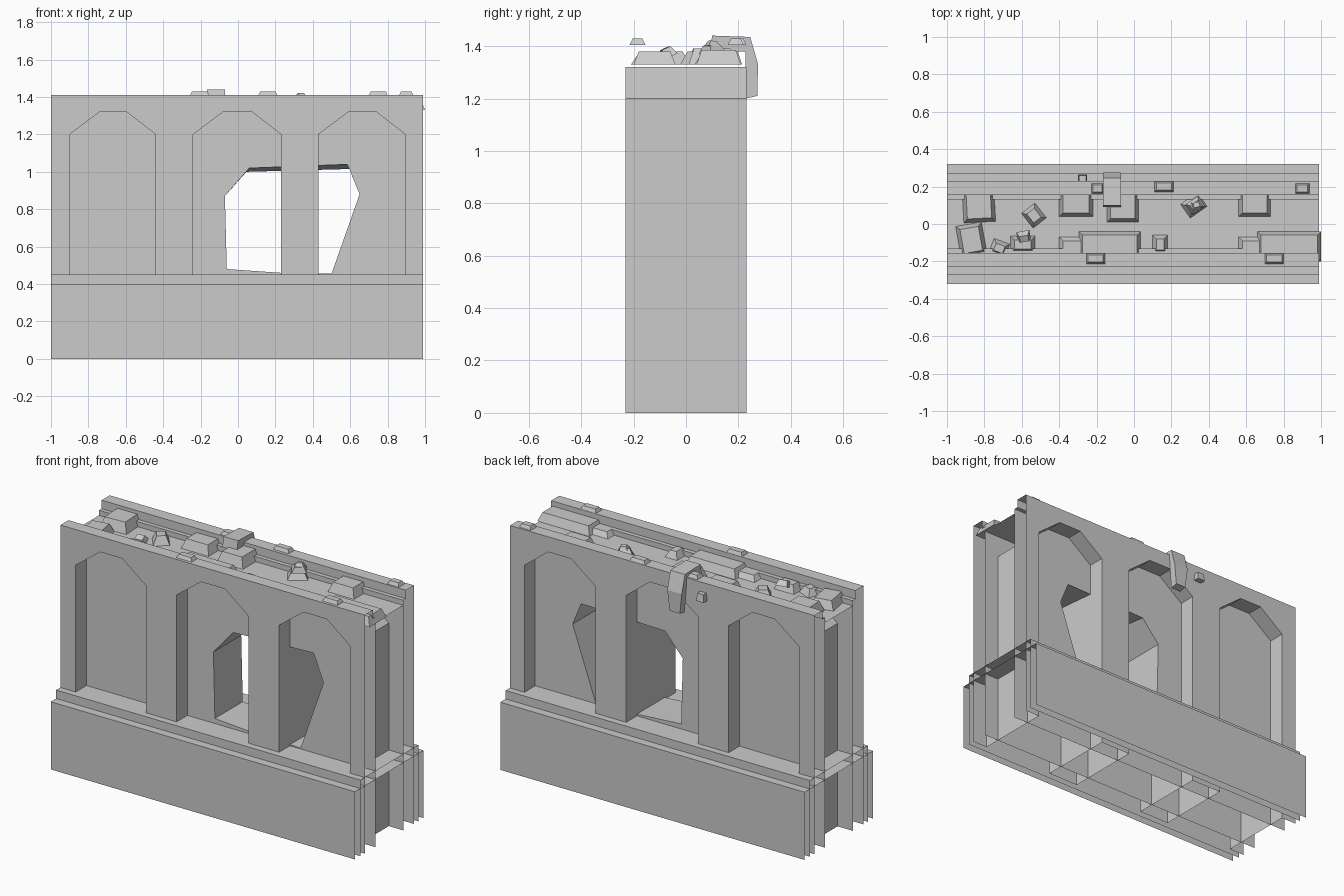
import bpy, bmesh
from math import radians
from mathutils import Vector, Matrix

if "Cube" in bpy.data.objects:
    bpy.data.objects.remove(bpy.data.objects["Cube"])

X0, X1 = -1.0, 0.99


def finish(name, bm):
    bmesh.ops.remove_doubles(bm, verts=bm.verts, dist=1e-5)
    me = bpy.data.meshes.new(name)
    bm.to_mesh(me)
    bm.free()
    ob = bpy.data.objects.new(name, me)
    bpy.context.collection.objects.link(ob)
    return ob


def face(bm, pts, out):
    """Add a face whose normal points along out."""
    f = bm.faces.new([bm.verts.new(p) for p in pts])
    f.normal_update()
    if f.normal.dot(Vector(out)) < 0:
        f.normal_flip()


def course(name, profile, out_from):
    """Open-ended strip: a (y, z) profile swept along the wall."""
    bm = bmesh.new()
    for (ya, za), (yb, zb) in zip(profile, profile[1:]):
        mid = Vector((0, (ya + yb) / 2 - out_from[0], (za + zb) / 2 - out_from[1]))
        face(bm, [(X0, ya, za), (X1, ya, za), (X1, yb, zb), (X0, yb, zb)], mid)
    return finish(name, bm)


# Stepped base courses, open below and at the ends
course("base_course", [(-.32, 0), (-.32, .4), (.32, .4), (.32, 0)], (0, .1))
course("plinth_course", [(-.27, 0), (-.27, .45), (.27, .45), (.27, 0)], (0, .1))

# Wall faces with three arches, and the arch linings through the wall
arches = [[(a, 0), (a, 1.2), (a + .16, 1.32), (b - .155, 1.32), (b, 1.2), (b, 0)]
          for a, b in ((-.9, -.44), (-.24, .23), (.43, .895))]
outline = [(X0, 0)] + [p for arch in arches for p in arch] + [(X1, 0), (X1, 1.41), (X0, 1.41)]
bm = bmesh.new()
for s in (-1, 1):
    face(bm, [(x, s * .23, z) for x, z in outline], (0, s, 0))
for arch in arches:
    cx = (arch[0][0] + arch[-1][0]) / 2
    for (xa, za), (xb, zb) in zip(arch, arch[1:]):
        to_middle = (cx - (xa + xb) / 2, 0, .6 - (za + zb) / 2)
        face(bm, [(xa, -.23, za), (xb, -.23, zb), (xb, .23, zb), (xa, .23, za)], to_middle)
finish("arched_wall", bm)

# Recessed panels with the broken hole, split at the hole's side corners
low = [(-.07, .87), (-.06, .48), (.23, .46), (.50, .455), (.65, .88)]
high = {-1: [(.585, 1.04), (.06, 1.02)], 1: [(.595, 1.015), (.045, 1.0)]}
bm = bmesh.new()
for s in (-1, 1):
    y = s * .13
    face(bm, [(x, y, z) for x, z in [(X0, .87)] + low + [(X1, .88), (X1, 0), (X0, 0)]], (0, s, 0))
    face(bm, [(x, y, z) for x, z in [(X0, .87), low[0]] + high[s][::-1] +
              [low[-1], (X1, .88), (X1, 1.36), (X0, 1.36)]], (0, s, 0))
bmesh.ops.dissolve_limit(bm, angle_limit=.01, verts=bm.verts, edges=bm.edges)
finish("recessed_panels", bm)

# Lining of the hole
bm = bmesh.new()
rings = [low + high[s] for s in (-1, 1)]
for i in range(7):
    j = (i + 1) % 7
    a, b, c, d = rings[0][i], rings[0][j], rings[1][j], rings[1][i]
    face(bm, [(a[0], -.13, a[1]), (b[0], -.13, b[1]), (c[0], .13, c[1]), (d[0], .13, d[1])],
         (.3 - (a[0] + b[0]) / 2, 0, .74 - (a[1] + b[1]) / 2))
finish("hole_lining", bm)

# Wall top: rim, inner ledge and sunken walkway
bm = bmesh.new()
half = [(.23, 1.41), (.155, 1.41), (.155, 1.36), (.13, 1.36), (.13, 1.33)]
for s in (-1, 1):
    for (ya, za), (yb, zb) in zip(half, half[1:]):
        face(bm, [(X0, s * ya, za), (X1, s * ya, za), (X1, s * yb, zb), (X0, s * yb, zb)],
             (0, -s * .5 if ya == yb else 0, 1 if za == zb else 0))
face(bm, [(X0, -.13, 1.33), (X1, -.13, 1.33), (X1, .13, 1.33), (X0, .13, 1.33)], (0, 0, 1))
finish("wall_top", bm)


def rubble(name, x, y, z, sx, sy, h, rot=0, tilt=0, inset=.02):
    """Stone block with a smaller top."""
    bm = bmesh.new()
    bmesh.ops.create_cube(bm, size=1)
    for v in bm.verts:
        top = v.co.z > 0
        kx, ky = (sx - 2 * inset, sy - 2 * inset) if top else (sx, sy)
        v.co = (v.co.x * kx, v.co.y * ky, h if top else 0)
    m = (Matrix.Translation((x, y, z)) @ Matrix.Rotation(radians(rot), 4, 'Z')
         @ Matrix.Rotation(radians(tilt), 4, 'X'))
    bm.transform(m)
    finish(name, bm)


# Rubble on the walkway: x, y, size x, size y, height, turn
for i, r in enumerate([
        (-.83, .11, .17, .20, .06, 3), (-.31, .12, .18, .16, .055, 0),
        (-.06, .10, .17, .18, .06, 0), (.645, .125, .17, .17, .055, 0),
        (.32, .10, .11, .09, .04, 35), (-.535, .045, .09, .10, .05, 38),
        (-.87, -.085, .14, .17, .05, 10), (-.72, -.13, .09, .08, .04, -20),
        (-.595, -.11, .13, .09, .045, 0), (-.315, -.14, .17, .14, .03, 0),
        (-.13, -.12, .33, .16, .05, 0), (.14, -.11, .08, .10, .04, 0),
        (.64, -.14, .16, .14, .03, 0), (.83, -.12, .34, .16, .05, 0)]):
    rubble(f"walkway_rubble_{i}", r[0], r[1], 1.33, r[2], r[3], r[4], r[5])

# Small stones on the rims
for i, (x, y, sx) in enumerate([(-.195, .19, .07), (.16, .2, .105), (.9, .19, .08),
                                (-.205, -.185, .105), (.75, -.185, .105)]):
    rubble(f"rim_stone_{i}", x, y, 1.405, sx, .06, .025, inset=.012)

# Loose tilted stones stacked on other rubble, and one on the rear face
rubble("stacked_stone_right", .33, .10, 1.375, .08, .07, .03, 35, 10, .014)
rubble("stacked_stone_right_top", .335, .10, 1.40, .05, .045, .02, 20, -8, .01)
rubble("stacked_stone_left", -.59, -.065, 1.36, .07, .06, .035, 10, 25, .012)
rubble("rear_stone", -.275, .245, 1.31, .05, .04, .045, inset=.006)

# Broken block hanging over the rear edge
bm = bmesh.new()
profile = [(.09, 1.38), (.10, 1.44), (.245, 1.435), (.275, 1.33), (.272, 1.21), (.228, 1.2),
           (.228, 1.38)]
block = bm.faces.new([bm.verts.new((-.165, y, z)) for y, z in profile])
ext = bmesh.ops.extrude_face_region(bm, geom=[block])
for v in ext["geom"]:
    if isinstance(v, bmesh.types.BMVert):
        v.co.x = -.07
for v in bm.verts:
    if v.co.z < 1.25:
        v.co.x = -.117 + (v.co.x + .117) * .7
bmesh.ops.recalc_face_normals(bm, faces=bm.faces)
finish("hanging_block", bm)
